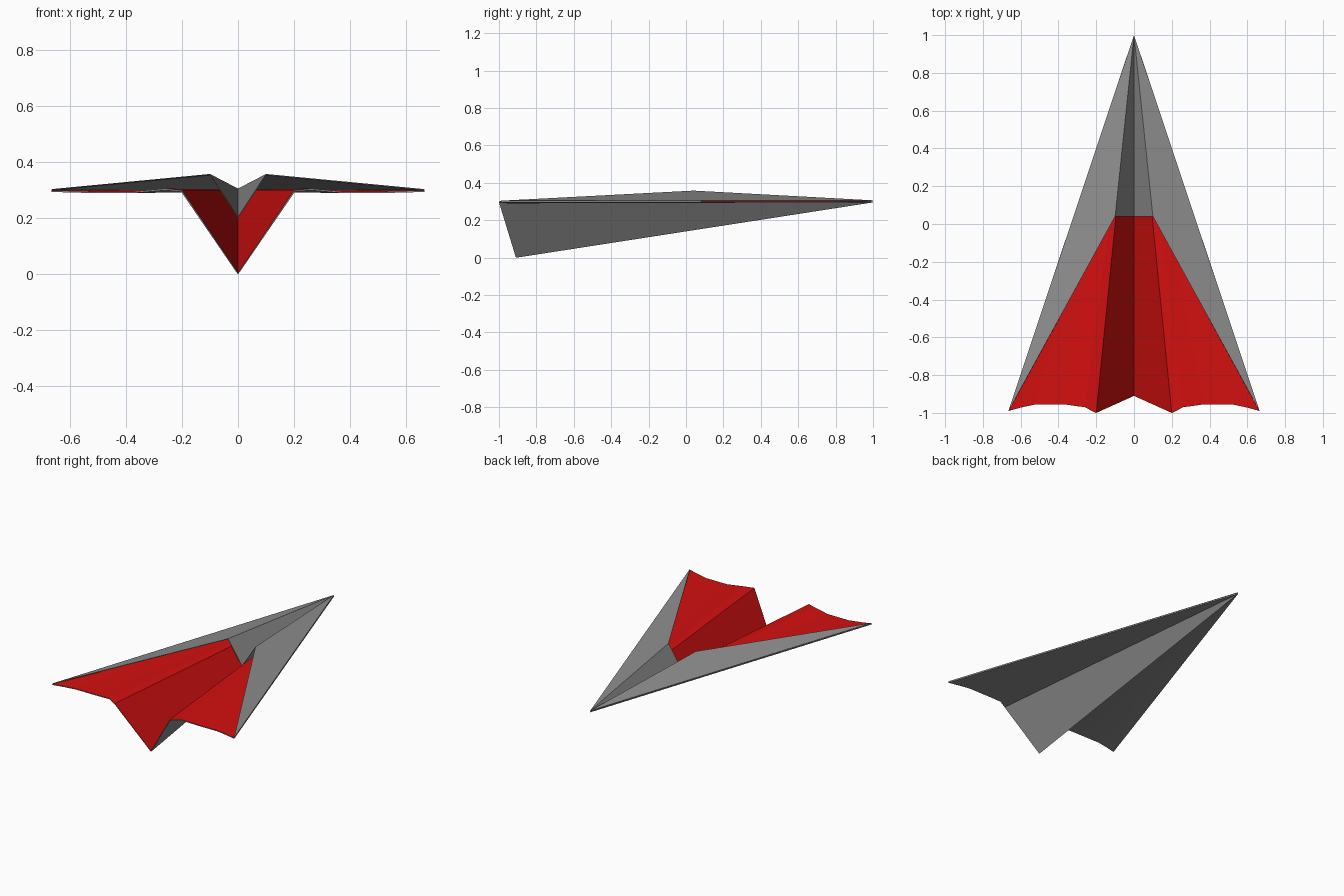
import bpy

cube = bpy.data.objects.get("Cube")
if cube:
    bpy.data.objects.remove(cube, do_unlink=True)


def material(name, colour):
    mat = bpy.data.materials.new(name)
    mat.use_nodes = True
    mat.diffuse_color = (*colour, 1)
    mat.node_tree.nodes["Principled BSDF"].inputs["Base Color"].default_value = (*colour, 1)
    return mat


RED = material("red paper", (0.66, 0.005, 0.005))
GREY = material("grey paper", (0.27, 0.27, 0.27))


def folded_sheet(name, nose, edge, upper, lower, thickness):
    """Fan from the nose to a rear edge, mirrored and given paper thickness."""
    faces = [(0, i + 1, i) for i in range(1, len(edge))]
    mesh = bpy.data.meshes.new(name)
    mesh.from_pydata([nose] + edge, [], faces)
    # every panel faces upward
    mesh.update()
    if mesh.polygons[0].normal.z < 0:
        mesh.flip_normals()
    mesh.materials.append(upper)
    mesh.materials.append(lower)
    obj = bpy.data.objects.new(name, mesh)
    bpy.context.collection.objects.link(obj)
    mirror = obj.modifiers.new("mirror", 'MIRROR')
    mirror.use_clip = True
    solid = obj.modifiers.new("paper thickness", 'SOLIDIFY')
    solid.thickness = thickness
    solid.offset = -1
    solid.material_offset = 1
    solid.material_offset_rim = 1
    return obj


# Main sheet: keel, body ridge, then the wavy trailing edge out to the wing tip
folded_sheet(
    "body_and_wings", (0, 1, 0.301),
    [(0, -0.91, 0.005), (0.2, -1, 0.3), (0.26, -0.97, 0.306),
     (0.37, -0.955, 0.296), (0.52, -0.955, 0.296),
     (0.6, -0.972, 0.298), (0.665, -0.99, 0.3)],
    RED, GREY, 0.006)

# Folded-over flap: shallow valley, raised crest, then the wing tip
folded_sheet(
    "nose_flap", (0, 1, 0.306),
    [(0, 0.04, 0.205), (0.1, 0.04, 0.358), (0.665, -0.99, 0.304)],
    GREY, GREY, 0.004)
